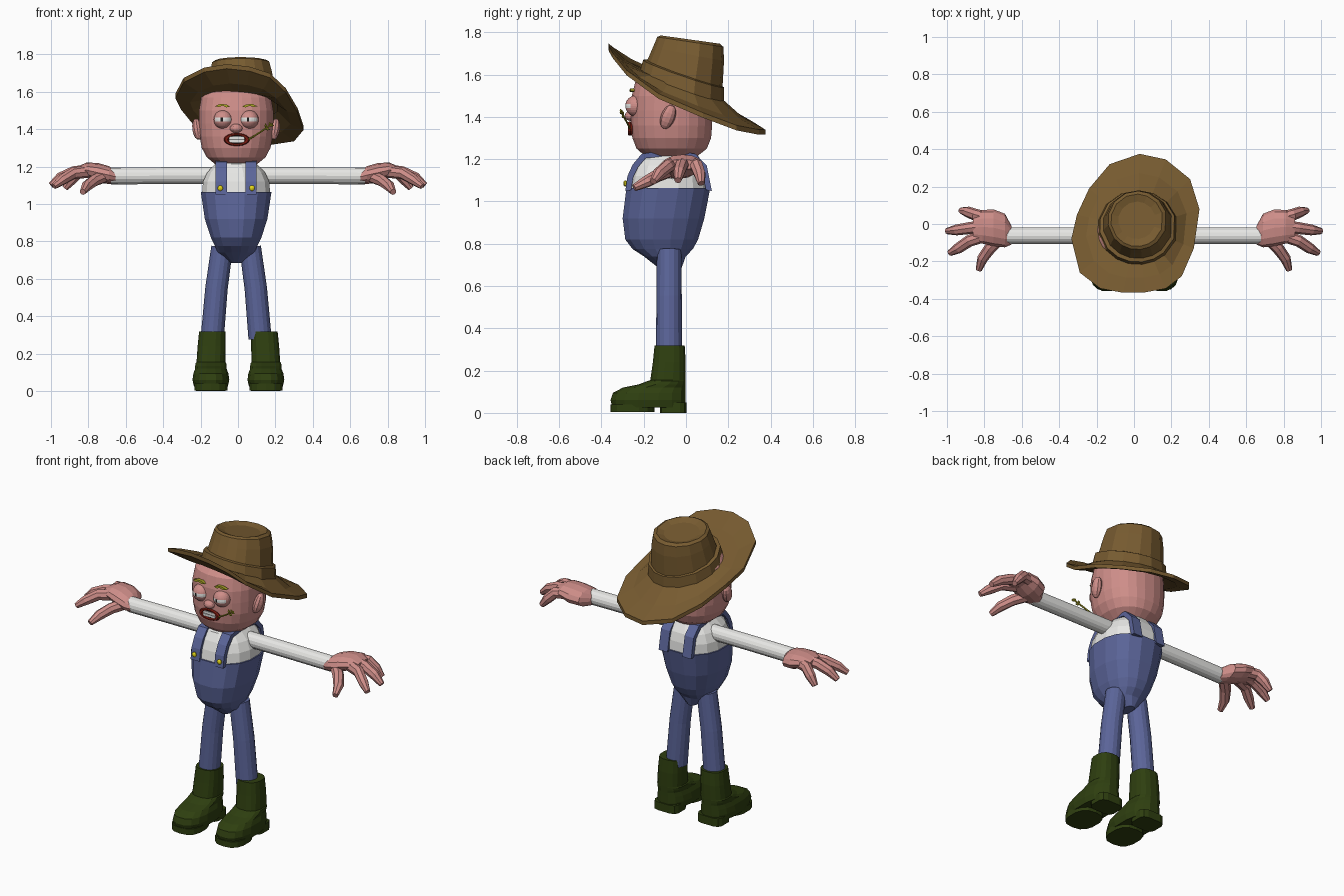
import bpy, bmesh, math
from mathutils import Vector

if "Cube" in bpy.data.objects:
    bpy.data.objects.remove(bpy.data.objects["Cube"])

def material(name, r, g, b):
    m = bpy.data.materials.new(name)
    m.diffuse_color = (r, g, b, 1)
    m.use_nodes = True
    m.node_tree.nodes["Principled BSDF"].inputs["Base Color"].default_value = m.diffuse_color
    return m

SKIN = material("skin pink", 0.62, 0.27, 0.25)
BLUE = material("denim blue", 0.105, 0.13, 0.32)
WHITE = material("white", 0.8, 0.8, 0.78)
BROWN = material("hat brown", 0.185, 0.105, 0.03)
GREEN = material("boot green", 0.028, 0.05, 0.005)
BROW = material("straw yellow", 0.38, 0.35, 0.02)
GOLD = material("button yellow", 0.8, 0.7, 0.01)
RED = material("lip red", 0.2, 0.012, 0.006)
BLACK = material("black", 0.01, 0.01, 0.01)
CX = -0.01  # body centre line

def finish(name, bm, *mats):
    bmesh.ops.recalc_face_normals(bm, faces=bm.faces)
    me = bpy.data.meshes.new(name)
    bm.to_mesh(me)
    bm.free()
    for m in mats:
        me.materials.append(m)
    ob = bpy.data.objects.new(name, me)
    bpy.context.collection.objects.link(ob)
    return ob

def loft(name, rings, mat, caps=True):
    bm = bmesh.new()
    vs = [[bm.verts.new(p) for p in r] for r in rings]
    n = len(rings[0])
    for a, b in zip(vs, vs[1:]):
        for i in range(n):
            j = (i + 1) % n
            bm.faces.new((a[i], a[j], b[j], b[i]))
    if caps:
        bm.faces.new(vs[0])
        bm.faces.new(vs[-1])
    return finish(name, bm, mat)

def oval(z, hw, y0, y1, n=16, e=2.0, cx=CX):
    # horizontal superellipse ring between y0 and y1
    pts = []
    for i in range(n):
        a = 2 * math.pi * (i + 0.5) / n
        c, s = math.cos(a), math.sin(a)
        pts.append((cx + hw * math.copysign(abs(c) ** (2 / e), c),
                    (y0 + y1) / 2 + (y1 - y0) / 2 * math.copysign(abs(s) ** (2 / e), s), z))
    return pts

def tube(name, pts, radii, mat, n=8):
    pts = [Vector(p) for p in pts]
    rings = []
    for i, p in enumerate(pts):
        q = (pts[min(i + 1, len(pts) - 1)] - pts[max(i - 1, 0)]).to_track_quat('Z', 'Y')
        rings.append([p + q @ Vector((radii[i] * math.cos(2 * math.pi * k / n),
                                      radii[i] * math.sin(2 * math.pi * k / n), 0)) for k in range(n)])
    return loft(name, rings, mat)

def ball(name, loc, size, mats, rule=None, u=16, v=10):
    bm = bmesh.new()
    bmesh.ops.create_uvsphere(bm, u_segments=u, v_segments=v, radius=1)
    if rule:
        for f in bm.faces:
            f.material_index = rule(f.calc_center_median())
    ob = finish(name, bm, *mats)
    ob.location, ob.scale = loc, size
    return ob

def box(name, loc, size, mat):
    bm = bmesh.new()
    bmesh.ops.create_cube(bm, size=1)
    ob = finish(name, bm, mat)
    ob.location, ob.scale = loc, size
    return ob

# Head
loft("head", [oval(*r, n=24, e=2.25) for r in (
    (1.20, .07, -.15, .01), (1.215, .115, -.195, .055), (1.25, .158, -.235, .1),
    (1.30, .185, -.255, .12), (1.36, .197, -.262, .125), (1.43, .2, -.262, .125),
    (1.50, .2, -.258, .12), (1.57, .188, -.24, .105), (1.63, .15, -.18, .08), (1.67, .08, -.1, .03))], SKIN)

# Torso: overalls and shirt
loft("overalls", [oval(*r, n=16, e=2.3) for r in (
    (.685, .03, -.13, -.02), (.74, .1, -.2, 0), (.775, .115, -.255, .035), (.82, .137, -.29, .06),
    (.92, .17, -.303, .09), (1.064, .192, -.285, .118))], BLUE)
loft("shirt", [oval(*r, n=16, e=2.3) for r in (
    (1.05, .186, -.278, .111), (1.12, .18, -.265, .105), (1.17, .157, -.245, .09),
    (1.215, .112, -.215, .06), (1.24, .07, -.15, 0))], WHITE)

# Straps over the shoulders, with buttons
path = [(-.287, 1.05), (-.277, 1.12), (-.252, 1.175), (-.21, 1.225), (-.08, 1.245),
        (.045, 1.225), (.098, 1.17), (.122, 1.05)]
for s in (-1, 1):
    x = CX + s * .08
    rings = []
    for y, z in path:
        d = (Vector((0, y, z)) - Vector((0, -.08, 1.08))).normalized() * .028
        rings.append([(x - .03, y, z), (x + .03, y, z),
                      (x + .03, y - d.y, z - d.z), (x - .03, y - d.y, z - d.z)])
    loft("strap", rings, BLUE)
    ball("button", (CX + s * .085, -.287, 1.085), (.015, .01, .015), [GOLD], u=10, v=6)

# Limbs, built once for each side
for s in (-1, 1):
    tube("arm", [(s * .08, -.063, 1.152), (s * .4, -.063, 1.152), (s * .68, -.063, 1.15)], [.045] * 3, WHITE, 16)

    # palm: oval sections along x
    sections = [(.655, -.06, .05, 1.145, .035), (.69, -.035, .09, 1.155, .048), (.75, -.02, .098, 1.168, .052),
                (.81, -.015, .09, 1.182, .04), (.86, -.02, .07, 1.175, .025)]
    loft("palm", [[(s * x, yc + hy * math.cos(a), zc + hz * math.sin(a))
                   for a in (2 * math.pi * k / 12 for k in range(12))]
                  for x, yc, hy, zc, hz in sections], SKIN)
    for pts in ([(.78, .03, 1.175), (.85, .05, 1.17), (.89, .065, 1.13), (.925, .072, 1.085)],
                [(.79, -.01, 1.18), (.88, -.022, 1.17), (.95, -.032, 1.14), (1.0, -.038, 1.1)],
                [(.79, -.06, 1.175), (.88, -.09, 1.165), (.94, -.13, 1.13), (.985, -.155, 1.095)],
                [(.71, -.07, 1.15), (.77, -.13, 1.125), (.81, -.185, 1.095), (.83, -.245, 1.065)]):
        tube("finger", [(s * x, y, z) for x, y, z in pts], [.034, .032, .029, .017], SKIN)

    # leg and boot
    tube("leg", [(CX + s * .075, -.08, .77), (CX + s * .105, -.08, .55), (CX + s * .128, -.08, .28)],
         [.058, .06, .062], BLUE, 16)
    bx = CX + .012 + s * .147
    loft("boot", [oval(*r, n=16, e=2.5, cx=bx + s * o) for r, o in (
        ((.025, .092, -.35, 0), 0), ((.06, .1, -.36, 0), 0), ((.095, .095, -.348, 0), 0),
        ((.12, .085, -.3, 0), 0), ((.135, .085, -.225, 0), 0), ((.15, .083, -.185, 0), 0),
        ((.155, .078, -.17, 0), 0), ((.24, .076, -.158, 0), -.004), ((.318, .072, -.15, -.005), -.008))], GREEN)
    loft("boot_sole", [oval(z, .09, -.358, -.15, 14, 2.6, bx) for z in (.004, .04)], GREEN)
    loft("boot_heel", [oval(z, .08, -.125, .004, 12, 4, bx) for z in (0, .05)], GREEN)

    # ear
    ear = ball("ear", (CX + s * .207, -.085, 1.4), (.028, .034, .06), [SKIN], u=10, v=8)
    ear.rotation_euler = (-.35, s * .15, 0)

    # eye: lidded ball with a white slit and dark pupil
    def slit(c):
        if c.y > -.5 or abs(c.z) > .2:
            return 0
        return 2 if abs(c.x + .1) < .16 else 1
    ball("eye", (CX + s * .07, -.237, 1.452), (.05, .05, .05), [SKIN, WHITE, BLACK], slit, 24, 16)

    # eyebrow
    bm = bmesh.new()
    outline = [(-.04, -.004), (-.02, .008), (.015, .01), (.042, -.002), (.02, -.006), (0, .001), (-.02, -.008)]
    f = bm.faces.new([bm.verts.new((CX + s * (.072 + x), -.268 + .15 * abs(x), 1.525 + z)) for x, z in outline])
    r = bmesh.ops.extrude_face_region(bm, geom=[f])
    for v in r["geom"]:
        if isinstance(v, bmesh.types.BMVert):
            v.co.y += .02
    finish("eyebrow", bm, BROW)

# Nose and mouth
ball("nose", (CX, -.262, 1.405), (.034, .028, .024), [SKIN], u=12, v=8)
bpy.ops.mesh.primitive_torus_add(major_segments=18, minor_segments=6, major_radius=.05, minor_radius=.012,
                                 location=(CX + .003, -.263, 1.345), rotation=(math.pi / 2, 0, 0))
lips = bpy.context.object
lips.name = "lips"
lips.scale = (1.12, .56, 1)
lips.data.materials.append(RED)
ball("mouth_inside", (CX + .003, -.256, 1.345), (.055, .01, .028), [BLACK])
for dz in (-.0085, .0085):
    box("teeth", (CX + .003, -.265, 1.345 + dz), (.082, .008, .014), WHITE)

# Straw held in the mouth
tube("straw", [(.04, -.26, 1.335), (.12, -.285, 1.385), (.185, -.31, 1.43)], [.005] * 3, BROW, 6)
for t, dx, dz in ((.145, .025, -.004), (.15, -.004, .025), (.17, .022, .0), (.17, .0, .018)):
    k = (t - .12) / .065
    p = Vector((t, -.285 - .025 * k, 1.385 + .045 * k))
    tube("straw_grain", [p, p + Vector((dx / 2, -.003, dz / 2)), p + Vector((dx, -.006, dz))],
         [.003, .007, .002], BROW, 6)

# Hat brim: outer edge points, dipping to the back and one side
rim = [(.06, -.365, 1.735), (.17, -.345, 1.70), (.255, -.28, 1.62), (.32, -.13, 1.51), (.35, .08, 1.42),
       (.30, .24, 1.36), (.17, .345, 1.34), (.03, .375, 1.34), (-.13, .32, 1.375), (-.24, .19, 1.45),
       (-.305, .05, 1.53), (-.335, -.08, 1.59), (-.29, -.26, 1.675), (-.18, -.345, 1.73), (-.06, -.367, 1.748)]
angles = [math.atan2(y + .02, x - .02) for x, y, z in rim]

def hat_ring(cx, cy, z, rx, ry, slope, roll=0.0):
    return [(cx + rx * math.cos(a), cy + ry * math.sin(a),
             z - slope * ry * math.sin(a) - roll * rx * math.cos(a)) for a in angles]

inner = hat_ring(.02, -.02, 1.555, .2, .19, .36, .08)
mid = [tuple((Vector(a) + Vector(b)) / 2 - Vector((0, 0, .018))) for a, b in zip(inner, rim)]
def low(r):
    return [(x, y, z - .024) for x, y, z in r]
loft("hat_brim", [low(inner), low(mid), low(rim), rim, mid, inner], BROWN, caps=False)

# Hat band and crown with a dented top
loft("hat_band", [hat_ring(.02, -.02, 1.545, .215, .2, .36, .08), hat_ring(.02, -.012, 1.605, .205, .192, .34, .07),
                  hat_ring(.02, -.01, 1.612, .18, .17, .34, .07)], BROWN)
loft("hat_crown", [hat_ring(.02, -.01, 1.59, .19, .182, .34, .06), hat_ring(.02, .012, 1.7, .172, .168, .2, .02),
                   hat_ring(.018, .02, 1.755, .158, .157, .15), hat_ring(.016, .02, 1.766, .14, .14, .14),
                   hat_ring(.016, .02, 1.752, .1, .1, .14)], BROWN)
